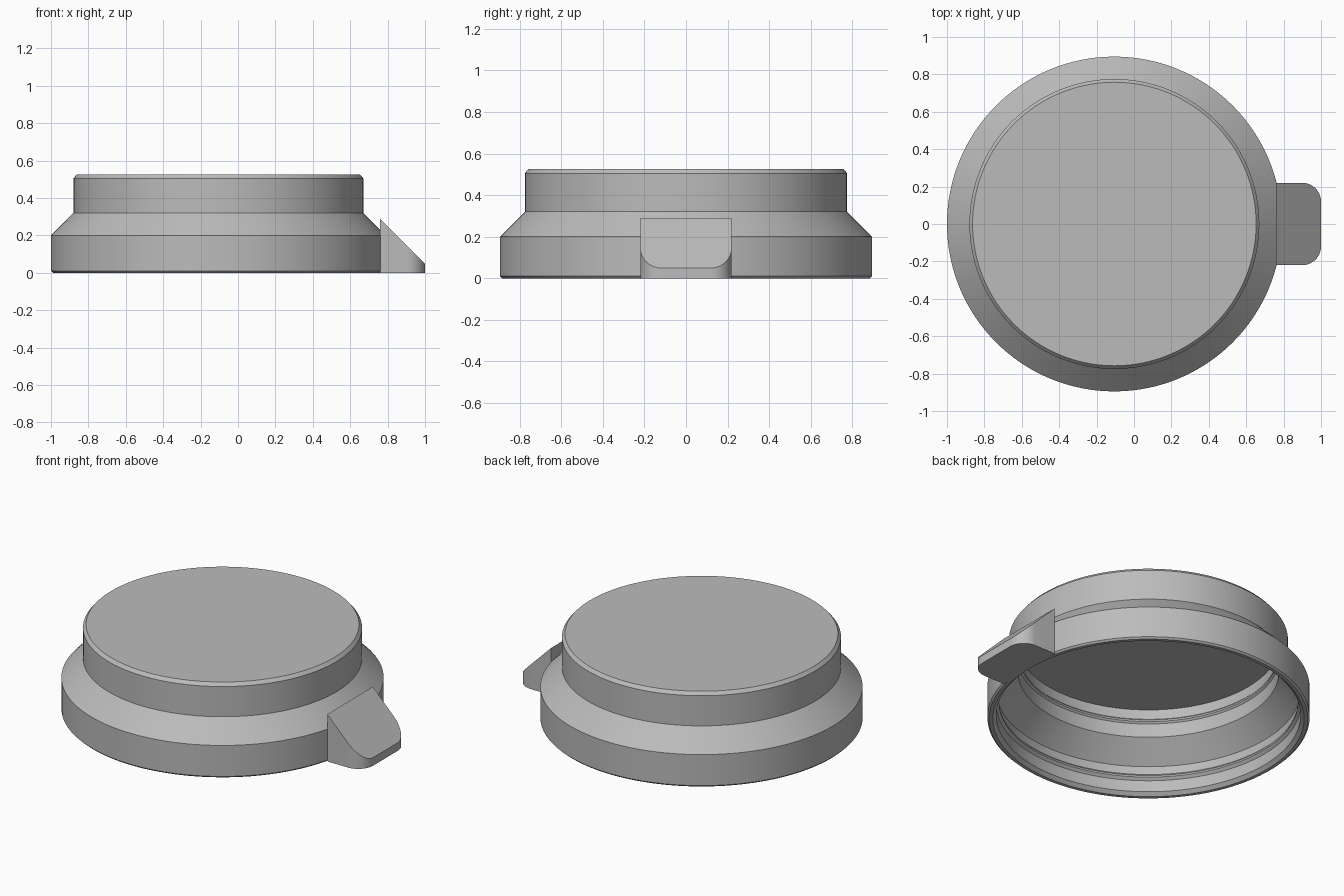
import bpy, bmesh, math
from mathutils import Vector

cube = bpy.data.objects.get("Cube")
if cube:
    bpy.data.objects.remove(cube, do_unlink=True)

grey = bpy.data.materials.new("plain grey")
grey.use_nodes = True
colour = (0.5, 0.5, 0.5, 1)
grey.diffuse_color = colour
grey.node_tree.nodes["Principled BSDF"].inputs["Base Color"].default_value = colour

CENTRE_X = -0.105
SEGMENTS = 128


def finish(name, bm, angle):
    bmesh.ops.recalc_face_normals(bm, faces=bm.faces)
    mesh = bpy.data.meshes.new(name)
    bm.to_mesh(mesh)
    bm.free()
    mesh.materials.append(grey)
    obj = bpy.data.objects.new(name, mesh)
    bpy.context.collection.objects.link(obj)
    bpy.ops.object.select_all(action="DESELECT")
    obj.select_set(True)
    bpy.context.view_layer.objects.active = obj
    bpy.ops.object.shade_smooth_by_angle(angle=math.radians(angle))
    return obj


def lathe(name, profile):
    bm = bmesh.new()
    verts = [bm.verts.new((r, 0, z)) for r, z in profile]
    edges = [bm.edges.new(pair) for pair in zip(verts, verts[1:])]
    bmesh.ops.spin(bm, geom=verts + edges, axis=(0, 0, 1), cent=(0, 0, 0),
                   angle=math.tau, steps=SEGMENTS, use_duplicate=False)
    bmesh.ops.remove_doubles(bm, verts=bm.verts, dist=0.0005)
    bmesh.ops.translate(bm, verts=bm.verts, vec=(CENTRE_X, 0, 0))
    return finish(name, bm, 20)


# Hollow lid: stepped outer shell, then the inside wall with two snap beads
outer = [(0, 0.525), (0.758, 0.525), (0.775, 0.505), (0.775, 0.32),
         (0.895, 0.2), (0.895, 0.01), (0.885, 0)]
inner = [(0.865, 0), (0.845, 0.02), (0.845, 0.09), (0.83, 0.105),
         (0.83, 0.115), (0.845, 0.13), (0.845, 0.18), (0.725, 0.3),
         (0.725, 0.385), (0.715, 0.395), (0.715, 0.405), (0.725, 0.415),
         (0.725, 0.475), (0, 0.475)]
lathe("lid_shell", outer + inner)

# Lift tab: block with rounded outer corners, cut by a 45 degree slope
bm = bmesh.new()
bmesh.ops.create_cube(bm, size=1)
for v in bm.verts:
    v.co = ((0.76 if v.co.x < 0 else 1.0), v.co.y * 0.44, (v.co.z + 0.5) * 0.29)
corners = [e for e in bm.edges
           if all(v.co.x > 0.9 for v in e.verts)
           and abs(e.verts[0].co.z - e.verts[1].co.z) > 0.1]
bmesh.ops.bevel(bm, geom=corners, offset=0.1, offset_type="OFFSET",
                segments=10, profile=0.5, affect="EDGES")
cut = bmesh.ops.bisect_plane(bm, geom=bm.verts[:] + bm.edges[:] + bm.faces[:],
                             plane_co=Vector((0.76, 0, 0.2895)),
                             plane_no=Vector((1, 0, 1)), clear_outer=True)
rim = [e for e in cut["geom_cut"] if isinstance(e, bmesh.types.BMEdge)]
bmesh.ops.holes_fill(bm, edges=[e for e in bm.edges if e.is_boundary], sides=0)
bmesh.ops.remove_doubles(bm, verts=bm.verts, dist=0.0008)
finish("lift_tab", bm, 25)
